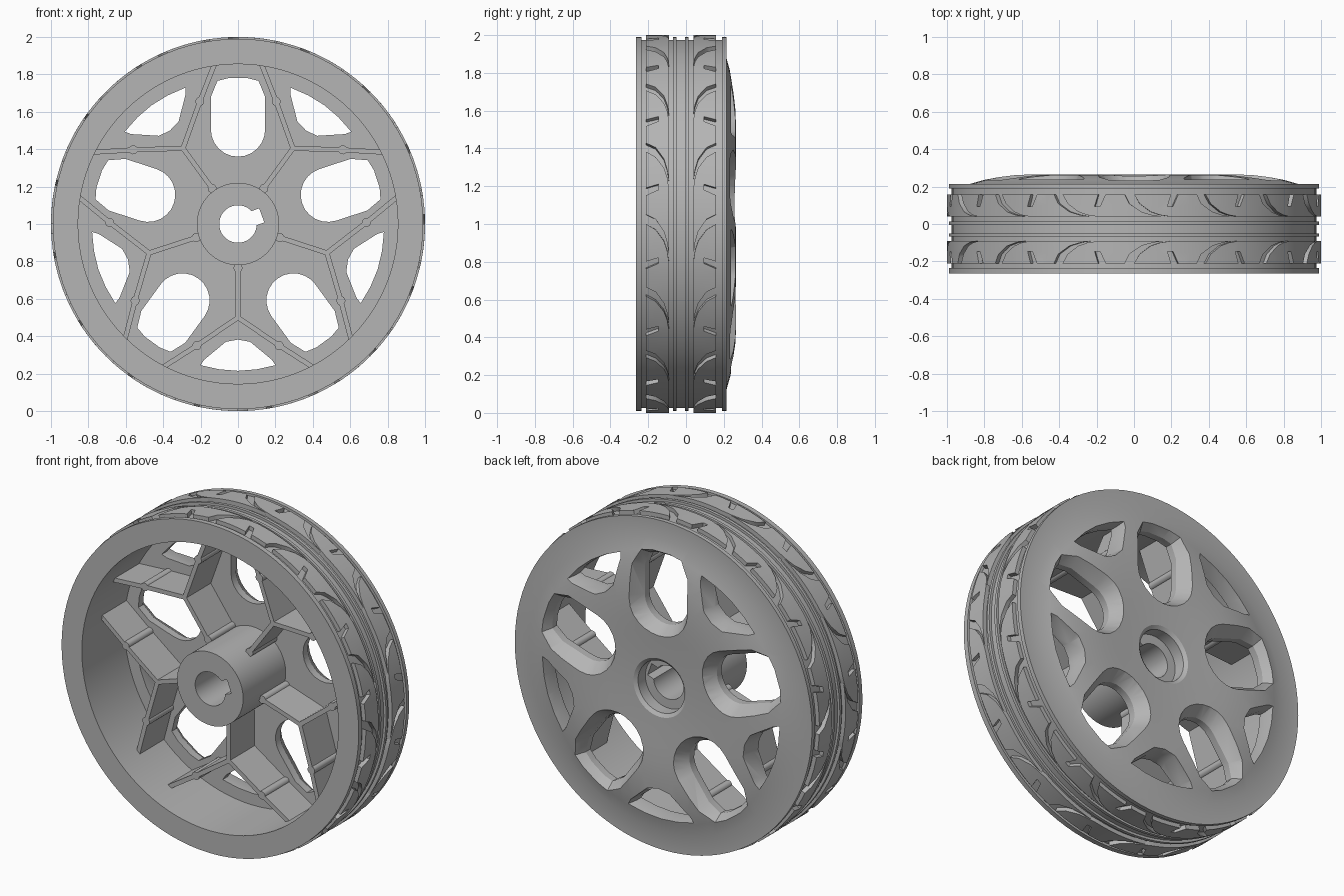
import bpy, bmesh, math
from mathutils import Vector

if "Cube" in bpy.data.objects:
    bpy.data.objects.remove(bpy.data.objects["Cube"])

grey = bpy.data.materials.new("mid grey")
grey.diffuse_color = (0.46, 0.46, 0.46, 1)
grey.use_nodes = True
grey.node_tree.nodes["Principled BSDF"].inputs["Base Color"].default_value = grey.diffuse_color
STEP = 2 * math.pi / 5


def finish(bm, name, smooth=True):
    bmesh.ops.recalc_face_normals(bm, faces=bm.faces[:])
    me = bpy.data.meshes.new(name)
    bm.to_mesh(me)
    bm.free()
    ob = bpy.data.objects.new(name, me)
    bpy.context.collection.objects.link(ob)
    me.materials.append(grey)
    if smooth:
        shade(ob)
    return ob


def shade(ob):
    bpy.ops.object.select_all(action='DESELECT')
    ob.select_set(True)
    bpy.context.view_layer.objects.active = ob
    bpy.ops.object.shade_smooth_by_angle(angle=math.radians(30))


def place(u, r, y, a):
    """Tangential offset u, radial distance r, in the direction a."""
    return Vector((r * math.cos(a) - u * math.sin(a), y,
                   1 + r * math.sin(a) + u * math.cos(a)))


def loft(bm, rings):
    vs = [[bm.verts.new(p) for p in ring] for ring in rings]
    n = len(vs[0])
    for a, b in zip(vs, vs[1:]):
        for i in range(n):
            bm.faces.new((a[i], a[(i + 1) % n], b[(i + 1) % n], b[i]))
    bm.faces.new(vs[0][::-1])
    bm.faces.new(vs[-1])


def lathe(bm, profile, seg):
    rings = [[bm.verts.new(place(0, r, y, 2 * math.pi * i / seg)) for r, y in profile]
             for i in range(seg)]
    n = len(profile)
    for i in range(seg):
        a, b = rings[i], rings[(i + 1) % seg]
        for j in range(n):
            k = (j + 1) % n
            bm.faces.new((a[j], a[k], b[k], b[j]))


# Wheel body: hub, domed disc, rim and grooved tyre in one turned profile
profile = [(.1, -.265), (.22, -.265), (.22, .14), (.855, .14), (.855, -.265),
           (.99, -.265), (.99, -.235), (.975, -.235),
           (.975, -.068), (.99, -.068), (.99, -.05), (.975, -.05),
           (.975, -.005), (.99, -.005), (.99, .013), (.975, .013),
           (.975, .19), (.99, .19), (.99, .215), (.875, .215),
           (.80, .236), (.72, .251), (.64, .261), (.55, .265), (.45, .264),
           (.35, .259), (.25, .253), (.175, .25), (.155, .235), (.155, .165), (.1, .165)]
bm = bmesh.new()
lathe(bm, profile, 96)
wheel = finish(bm, "wheel_body", False)

# Window outlines (tangential, radial)
rounded = [(.145, .68), (.11, .765), (.05, .78), (-.05, .78), (-.11, .765), (-.145, .68)]
rounded += [(-.145 * math.cos(math.pi * i / 12), .505 - .145 * math.sin(math.pi * i / 12))
            for i in range(13)]
triangle = [(.065, .63), (.18, .725), (.2, .755), (.1, .777), (0, .785),
            (-.1, .777), (-.2, .755), (-.18, .725), (-.065, .63), (0, .618)]


def scaled(shape, centre, su, sr):
    return [(u * su, centre + (r - centre) * sr) for u, r in shape]


bm = bmesh.new()
for k in range(5):
    for shape, c, su, sr, a in ((rounded, .57, 1.48, 1.34, math.pi / 2),
                                (triangle, .71, 1.2, 1.25, -math.pi / 2)):
        a += k * STEP
        wide = scaled(shape, c, su, sr)
        loft(bm, [[place(u, r, .05, a) for u, r in shape],
                  [place(u, r, .185, a) for u, r in shape],
                  [place(u, r, .3, a) for u, r in wide]])
# Keyway beside the bore
key = [(-.04, .06), (.04, .06), (.04, .135), (-.04, .135)]
loft(bm, [[place(u, r, y, math.radians(20)) for u, r in key] for y in (-.3, .3)])
cutter = finish(bm, "window_cutter", False)
cutter.hide_render = True

mod = wheel.modifiers.new("windows", 'BOOLEAN')
mod.operation = 'DIFFERENCE'
mod.solver = 'EXACT'
mod.object = cutter
bpy.context.view_layer.objects.active = wheel
bpy.ops.object.modifier_apply(modifier=mod.name)
bpy.data.objects.remove(cutter)
shade(wheel)

# Forked ribs with round bosses behind the disc
FRONT, BACK, HALF = -.09, .17, .013
for k in range(5):
    a = -math.pi / 2 + k * STEP
    bm = bmesh.new()
    for p, q in (((0, .2), (0, .505)), ((0, .5), (.22, .65)), ((.22, .65), (.4, .765)),
                 ((0, .5), (-.22, .65)), ((-.22, .65), (-.4, .765))):
        p, q = Vector(p), Vector(q)
        d = (q - p).normalized()
        n = Vector((-d.y, d.x)) * HALF
        corners = (p + n, q + n, q - n, p - n)
        loft(bm, [[place(c.x, c.y, y, a) for c in corners] for y in (FRONT, BACK)])
    for u, r in ((0, .235), (.22, .65), (-.22, .65)):
        circle = [(u + .024 * math.cos(t * math.pi / 8), r + .024 * math.sin(t * math.pi / 8))
                  for t in range(16)]
        loft(bm, [[place(cu, cr, y, a) for cu, cr in circle] for y in (FRONT, BACK)])
    finish(bm, "forked_rib")

# Tread: curved claw blocks with a notch, wrapped round both shoulders
COUNT = 16
P = 2 * math.pi / COUNT
claw = [(0, .12), (.03, .07), (.09, .026), (.14, .009), (.2, 0),
        (P + .16, 0), (P + .10, .009), (P + .04, .026), (P - .025, .07), (P - .05, .12),
        (.24, .12), (.21, .055), (.18, .055), (.20, .12)]
for side, name in ((1, "rear_tread"), (-1, "front_tread")):
    bm = bmesh.new()
    for k in range(COUNT):
        part = bmesh.new()
        part.faces.new([part.verts.new((t, w, 0)) for t, w in claw])
        bmesh.ops.triangulate(part, faces=part.faces[:])
        for i in range(1, 10):
            bmesh.ops.bisect_plane(part, geom=part.verts[:] + part.edges[:] + part.faces[:],
                                   plane_co=(i * .06, 0, 0), plane_no=(1, 0, 0))
        ext = bmesh.ops.extrude_face_region(part, geom=part.faces[:])
        for v in ext["geom"]:
            if isinstance(v, bmesh.types.BMVert):
                v.co.z = 1
        for v in part.verts:
            t, w, h = v.co
            v.co = place(0, 1.0 if h > .5 else .968,
                         -.026 + side * (.065 + w), math.pi / 2 - t - k * P)
        tmp = bpy.data.meshes.new("claw")
        part.to_mesh(tmp)
        part.free()
        bm.from_mesh(tmp)
        bpy.data.meshes.remove(tmp)
    finish(bm, name)
